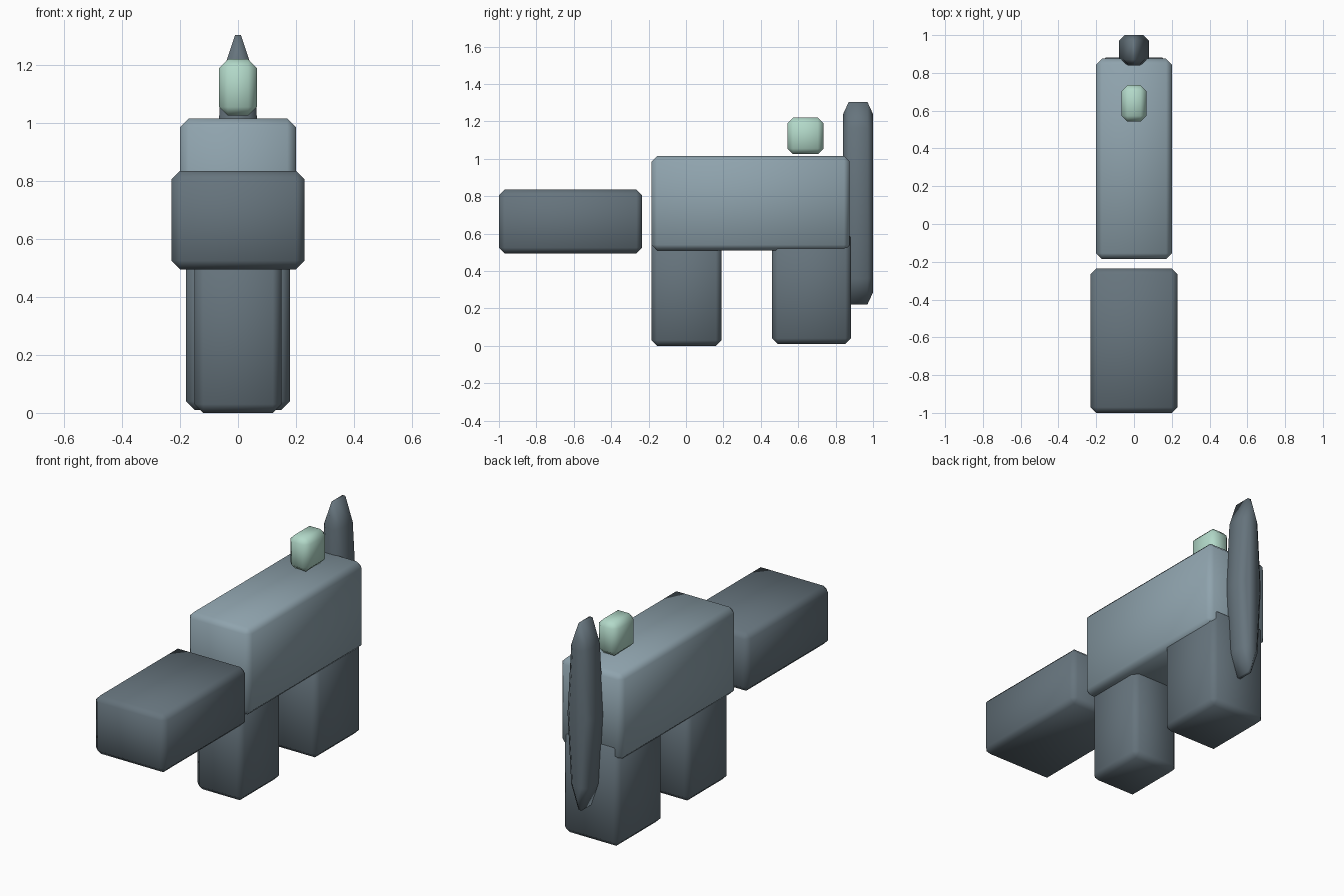
import bpy, bmesh, math

if "Cube" in bpy.data.objects:
    bpy.data.objects.remove(bpy.data.objects["Cube"])


def material(name, color):
    m = bpy.data.materials.new(name)
    m.diffuse_color = (*color, 1)
    m.use_nodes = True
    m.node_tree.nodes["Principled BSDF"].inputs["Base Color"].default_value = m.diffuse_color
    return m


light_grey = material("light blue grey", (0.275, 0.367, 0.42))
dark_grey = material("dark slate grey", (0.133, 0.175, 0.205))
mint = material("pale mint", (0.448, 0.694, 0.584))


def finish(name, bm, mat):
    """Turn a bmesh into a chamfered, smoothly shaded object."""
    bmesh.ops.recalc_face_normals(bm, faces=bm.faces)
    mesh = bpy.data.meshes.new(name)
    bm.to_mesh(mesh)
    bm.free()
    mesh.materials.append(mat)
    for p in mesh.polygons:
        p.use_smooth = True
    ob = bpy.data.objects.new(name, mesh)
    bpy.context.collection.objects.link(ob)
    bevel = ob.modifiers.new("chamfer", "BEVEL")
    bevel.width = 0.03
    bevel.segments = 1
    bevel.limit_method = "ANGLE"
    bevel.angle_limit = math.radians(30)
    return ob


def block(name, half_x, y, z, mat):
    bm = bmesh.new()
    bmesh.ops.create_cube(bm, size=1)
    for v in bm.verts:
        v.co = (half_x if v.co.x > 0 else -half_x,
                y[v.co.y > 0], z[v.co.z > 0])
    return finish(name, bm, mat)


# Main blocks, with the legs reaching up into the body
block("body", 0.20, (-0.185, 0.875), (0.51, 1.015), light_grey)
block("head", 0.23, (-1.0, -0.235), (0.495, 0.835), dark_grey)
block("front_leg", 0.15, (-0.185, 0.19), (0.0, 0.6), dark_grey)
block("rear_leg", 0.18, (0.46, 0.882), (0.01, 0.61), dark_grey)

# Small floating cube above the back
block("back_cube", 0.065, (0.542, 0.735), (1.025, 1.22), mint)

# Tall rear blade: a flattened eight-sided disc, extruded along y
bm = bmesh.new()
ring = [bm.verts.new((0.08 * math.sin(i * math.pi / 4), 0.84,
                      0.7625 + 0.57 * math.cos(i * math.pi / 4)))
        for i in range(8)]
face = bm.faces.new(ring)
ext = bmesh.ops.extrude_face_region(bm, geom=[face], use_keep_orig=True)
for g in ext["geom"]:
    if isinstance(g, bmesh.types.BMVert):
        g.co.y = 1.0
finish("rear_blade", bm, dark_grey)
